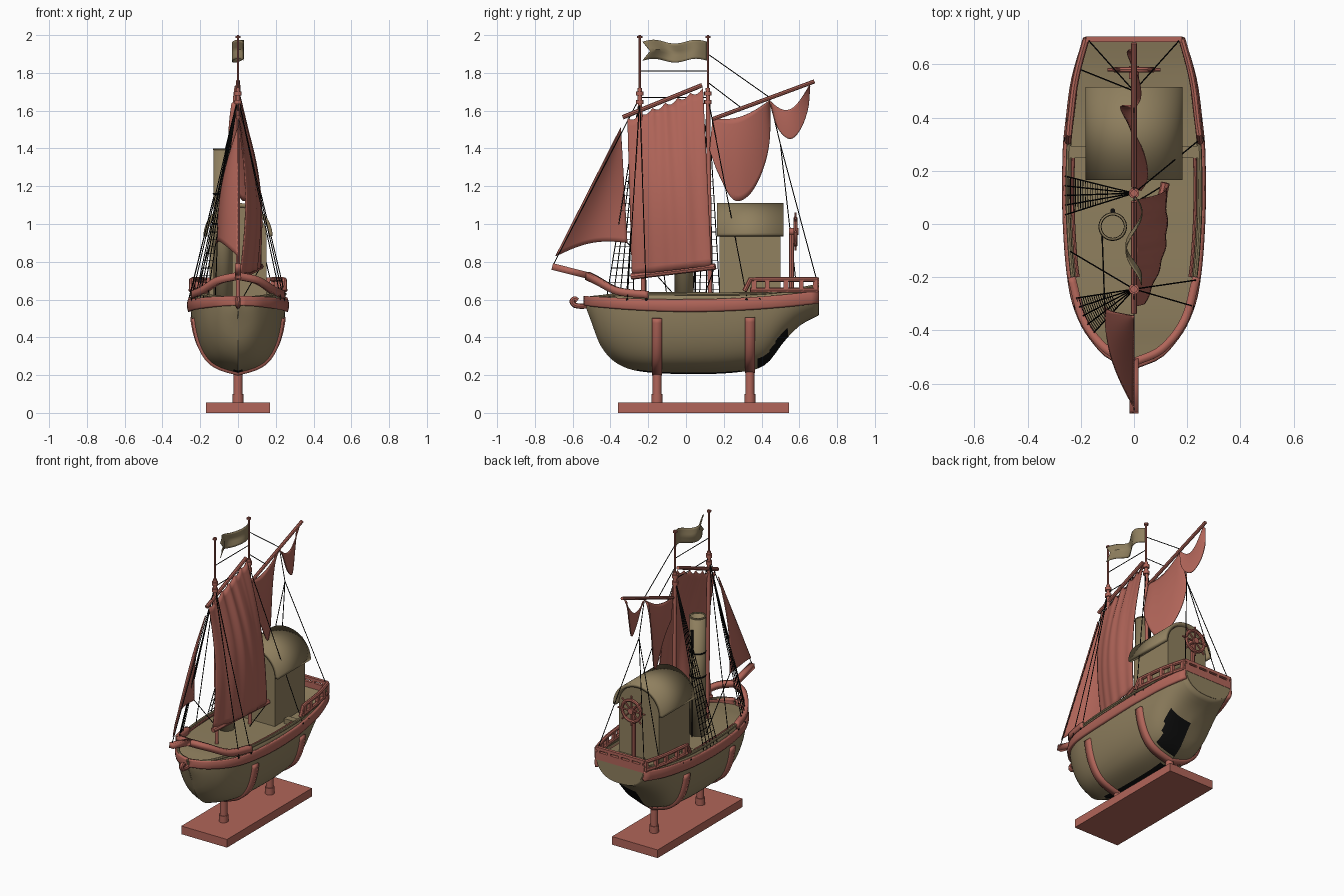
import bpy, bmesh, math
from mathutils import Vector as V

if "Cube" in bpy.data.objects:
    bpy.data.objects.remove(bpy.data.objects["Cube"])
sin, cos, pi = math.sin, math.cos, math.pi

def mat(name, c):
    m = bpy.data.materials.new(name)
    m.diffuse_color = (*c, 1)
    m.use_nodes = True
    m.node_tree.nodes["Principled BSDF"].inputs["Base Color"].default_value = m.diffuse_color
    return m
RED = mat("brick_red", (0.44, 0.13, 0.10))
TAN = mat("olive_tan", (0.275, 0.213, 0.113))
BLACK = mat("rope_black", (0.004, 0.004, 0.004))

def finish(name, bm, *mats, smooth=True, thick=0):
    bmesh.ops.recalc_face_normals(bm, faces=bm.faces)
    me = bpy.data.meshes.new(name)
    bm.to_mesh(me); bm.free()
    for m in mats: me.materials.append(m)
    if smooth:
        me.polygons.foreach_set("use_smooth", [True] * len(me.polygons))
        me.set_sharp_from_angle(angle=math.radians(40))
    ob = bpy.data.objects.new(name, me)
    bpy.context.collection.objects.link(ob)
    if thick:
        s = ob.modifiers.new("thickness", 'SOLIDIFY')
        s.thickness, s.offset = thick, 0
    return ob

def grid(name, f, nu, nv, *mats, thick=0, rule=None):
    bm = bmesh.new()
    g = [[bm.verts.new(f(i / nu, j / nv)) for j in range(nv + 1)] for i in range(nu + 1)]
    for i in range(nu):
        for j in range(nv):
            fc = bm.faces.new((g[i][j], g[i+1][j], g[i+1][j+1], g[i][j+1]))
            if rule: fc.material_index = rule(fc.calc_center_median())
    bmesh.ops.remove_doubles(bm, verts=bm.verts, dist=1e-5)
    return finish(name, bm, *mats, thick=thick)

def tubes(name, paths, r, m, n=8):
    bm = bmesh.new()
    for p in paths:
        p = [V(q) for q in p]
        nrm, rings = None, []
        for i, q in enumerate(p):
            t = (p[min(i+1, len(p)-1)] - p[max(i-1, 0)]).normalized()
            if nrm is None: nrm = t.orthogonal()
            nrm = (nrm - t * nrm.dot(t)).normalized()
            b = t.cross(nrm)
            rings.append([bm.verts.new(q + r * (nrm * cos(2*pi*k/n) + b * sin(2*pi*k/n))) for k in range(n)])
        for a, c in zip(rings, rings[1:]):
            for k in range(n):
                bm.faces.new((a[k], a[(k+1) % n], c[(k+1) % n], c[k]))
        bm.faces.new(rings[0]); bm.faces.new(rings[-1])
    return finish(name, bm, m, smooth=n > 5)

def boxes(name, items, m):
    bm = bmesh.new()
    for c, s in items:
        vs = bmesh.ops.create_cube(bm, size=1)["verts"]
        for v in vs: v.co = V(c) + V(v.co[i] * s[i] for i in range(3))
    return finish(name, bm, m, smooth=False)

def table(rows, x):  # smooth interpolation of rows by first column
    x = min(max(x, rows[0][0]), rows[-1][0])
    i = next(k for k in range(len(rows) - 1) if x <= rows[k+1][0])
    def slope(k, c):
        a, b = rows[max(k-1, 0)], rows[min(k+1, len(rows)-1)]
        return (b[c] - a[c]) / (b[0] - a[0])
    h = rows[i+1][0] - rows[i][0]
    t = (x - rows[i][0]) / h
    return [(2*t**3-3*t*t+1)*rows[i][c] + (t**3-2*t*t+t)*h*slope(i, c) + (3*t*t-2*t**3)*rows[i+1][c]
            + (t**3-t*t)*h*slope(i+1, c) for c in range(1, len(rows[0]))]

def curve(pts, n=24):
    rows = [(i, *p) for i, p in enumerate(pts)]
    return [table(rows, (len(pts)-1) * i / n) for i in range(n + 1)]

# Hull: y, half width, keel height, sheer height
HULL = [(-.53, 0, .57, .61), (-.50, .075, .49, .615), (-.45, .128, .36, .62), (-.37, .182, .27, .63),
        (-.25, .222, .225, .635), (0, .246, .21, .635), (.28, .246, .22, .635), (.42, .232, .26, .64),
        (.52, .22, .385, .65), (.60, .203, .465, .66), (.70, .175, .52, .68)]
def section(y, a):  # round bilge with a hollow beside the keel
    w, k, s = table(HULL, y)
    t = abs(sin(a))
    hollow = 1 - math.exp(-(t / .3)**2) if y < .5 else 1 - math.exp(-(t / .3)**2) * max(0, 1 - (y - .5) * 8)
    x = max(w, 0) * t**(.8 + max(0, -y - .2) * 2) * hollow
    return V((math.copysign(x, a), y, s - (s - k) * max(cos(a), 0)**.8))
def side_x(y, z):
    w, k, s = table(HULL, y)
    return section(y, math.acos(min(1, max(0, (s - z) / (s - k)))**1.25)).x
def patch(c):
    d = c.z - table(HULL, c.y)[1]
    return int((-.25 < c.y < .3 and d < .006) or (.37 < c.y < .55 and d < .055 and c.x > 0))
station = lambda u: -.53 + 1.23 * u**1.3
grid("hull", lambda u, v: section(station(u), (v - .5) * pi), 48, 44, TAN, BLACK, thick=.008, rule=patch)
bm = bmesh.new()
bm.faces.new([bm.verts.new(section(.698, (i / 24 - .5) * pi)) for i in range(25)])
finish("transom", bm, TAN, smooth=False, thick=.01)
def deck(u, v):
    y = station(u)
    w, k, s = table(HULL, y)
    return V(((v*2-1) * max(w, 0) * .985, y, s - .03))
grid("deck", deck, 40, 6, TAN)

# Rails and bow trim
ys = [station(i / 40) for i in range(41)]
wale_z = lambda y: .568 + .045 * (y / .7)**2
for sx, nm in ((1, "right"), (-1, "left")):
    def wale(u, v):
        y = station(u)
        z = wale_z(y) + (v - .5) * .06 * (1 - .4 * max(0, -y))
        return V((sx * (side_x(y, wale_z(y)) + .004 + .006 * sin(pi*v)), y, z))
    grid("wale_" + nm, wale, 40, 6, RED, thick=.026)
    tubes("cap_rail_" + nm, [[(sx * max(table(HULL, y)[0], 0), y, table(HULL, y)[2] - .005) for y in ys]], .009, TAN)
    tubes("inner_rail_" + nm, [[(sx * (table(HULL, y)[0] - .018), y, .628) for y in [-.2 + .05*i for i in range(10)]]], .007, RED)
    arc = curve([(sx*.235, -.2, .625), (sx*.19, -.36, .645), (sx*.105, -.47, .70), (0, -.52, .725)])
    grid("bow_rail_" + nm, lambda u, v: V(arc[round(u*24)]) + V((0, 0, (v-.5)*.04)), 24, 1, RED, thick=.03)
    ry = [.34 + .355 * i / 10 for i in range(11)]
    rx = lambda y: sx * (table(HULL, y)[0] + .004)
    tubes("stern_rail_" + nm, [[(rx(.31), .31, .645)] + [(rx(y), y, .706) for y in ry],
                               [(rx(y), y, .65) for y in ry]], .013, RED)
    boxes("stern_rail_posts_" + nm, [((rx(y), y, .675), (.02, .025, .07)) for y in (.36, .43, .53, .61, .685)], RED)
    boxes("deck_step_" + nm, [((sx*.205, .27, .618), (.07, .045, .04))], TAN)
boxes("transom_rail", [((0, .695, .708), (.36, .02, .02)), ((0, .695, .66), (.36, .02, .05))]
      + [((x, .695, .69), (.02, .02, .04)) for x in (-.16, -.08, 0, .08, .16)], RED)
tubes("bow_scroll", [curve([(0, -.50, .57), (0, -.55, .565), (0, -.588, .57), (0, -.603, .59), (0, -.59, .604), (0, -.575, .594)])], .014, RED)
grid("bowsprit", lambda u, v: V(((v-.5)*.032, -.708 + .198*u, .775 - .05*u)), 1, 1, RED, thick=.035)

# Display stand
boxes("stand_base", [((0, .0925, .0275), (.34, .905, .055))], RED)
for y0, nm in ((-.153, "front"), (.338, "back")):
    tubes("stand_post_" + nm, [[(0, y0, .05), (0, y0, .235)]], .024, RED, 16)
    tubes("stand_collar_" + nm, [[(0, y0, .055), (0, y0, .10)]], .029, RED, 16)
    grid("stand_cradle_" + nm, lambda u, v: V((0, (v-.5)*.052, 0)) + section(y0, (u-.5)*2*1.33), 48, 1, RED, thick=.034)

# Cabin with barrel roof
bm = bmesh.new()
prof = [(.15, .59)] + [(.15 * cos(a*pi/20), .94 + .15 * sin(a*pi/20)) for a in range(21)] + [(-.15, .59)]
f = bm.faces.new([bm.verts.new((x, .178, z)) for x, z in prof])
ex = bmesh.ops.extrude_face_region(bm, geom=[f])["geom"]
for v in ex:
    if isinstance(v, bmesh.types.BMVert): v.co.y = .50
finish("cabin", bm, TAN)
grid("cabin_roof", lambda u, v: V((.172 * cos(u*pi), .165 + .35*v, .935 + .165 * sin(u*pi))), 32, 1, TAN, thick=.022)

# Funnel with bands and whistle pipe
grid("funnel", lambda u, v: V((-.08 + .047*cos(2*pi*u), -.01 + .047*sin(2*pi*u), .59 + .81*v)), 28, 1, TAN, thick=.006)
ring = lambda z: [(-.08 + .048*cos(a*pi/12), -.01 + .048*sin(a*pi/12), z) for a in range(25)]
tubes("funnel_rim", [ring(1.395)], .005, TAN)
tubes("funnel_bands", [ring(1.16), ring(1.0)], .006, BLACK, 6)
tubes("whistle_pipe", [[(-.08, .05, .6), (-.08, .05, 1.17)]], .004, BLACK, 6)
tubes("whistle", [[(-.08, .05, 1.17), (-.08, .05, 1.32)]], .009, BLACK, 10)

# Steering wheel
C = V((0, .58, .96))
tubes("wheel_rim", [[C + V((.07*cos(a*pi/16), 0, .07*sin(a*pi/16))) for a in range(33)]], .011, RED)
tubes("wheel_spokes", [[C, C + V((.1*cos(a*pi/4), 0, .1*sin(a*pi/4)))] for a in range(8)], .006, RED)
tubes("wheel_hub", [[(0, .545, .96), (0, .595, .96)]], .02, RED, 12)
tubes("wheel_post", [[(0, .558, .62), (0, .558, .97)]], .014, RED)

# Masts and spars
for nm, yb, yt in (("fore", -.225, -.245), ("main", .128, .116)):
    tubes(nm + "_mast", [[(0, yb, .58), (0, yt, 1.72)]], .012, RED, 12)
    tubes(nm + "_topmast", [[(0, yt, 1.70), (0, yt, 2.0)]], .006, RED)
    tubes(nm + "_mast_cap", [[(0, yt, 1.985), (0, yt, 1.995)]], .014, RED)
    tubes(nm + "_crosstree", [[(0, yt, z), (0, yt, z + .022)] for z in (1.635, 1.68)], .02, RED, 10)
tubes("fore_gaff", [[(0, -.335, 1.565), (0, .085, 1.735)]], .012, RED)
tubes("fore_boom", [[(.015, -.29, .722), (.118, .155, .775)]], .017, RED)
tubes("main_gaff", [[(0, .14, 1.555), (0, .68, 1.755)]], .011, RED)

# Sails and flag
def foresail(u, v):
    z0, z1 = .73 + .05*u, 1.56 + .16*u - .02*abs(sin(6*pi*u))
    y = (-.285 + .42*u)*(1-v) + (-.31 + .40*u)*v
    x = (1-v)*(.01 + .11*u) + .05*sin(pi*u)*(.5*sin(pi*v) + .6*(1-v)) + .035*sin(pi*v) + .003*sin(9*pi*u)
    return V((x, y, z0 + (z1-z0)*v))
grid("foresail", foresail, 48, 24, RED, thick=.006)
def jib(u, v):
    foot = V((-.11*u - .03*sin(pi*u), -.69 + .38*u, .83 + .07*u + .035*sin(pi*u)))
    p = foot.lerp(V((0, -.345, 1.51)), v)
    return p - V((.03*sin(pi*v)*u, 0, 0))
grid("jib", jib, 20, 24, RED, thick=.006)
def lobe(name, top, pts, amp, sag):
    bot = curve([(0, *p) for p in pts], 36)
    def f(u, v):
        a = V((0, *top[0])).lerp(V((0, *top[1])), u) - V((0, 0, sag * sin(pi*u)))
        p = a.lerp(V(bot[round(u*36)]), v)
        p.x = amp * v * sin(1.6*pi*(u + .1))
        return p
    grid(name, f, 36, 14, RED, thick=.006)
lobe("furled_mainsail", [(.14, 1.555), (.445, 1.655)],
     [(.125, 1.39), (.17, 1.27), (.25, 1.13), (.33, 1.15), (.40, 1.27), (.44, 1.43), (.445, 1.64)], .05, .035)
lobe("furled_mainsail_peak", [(.445, 1.65), (.655, 1.735)],
     [(.445, 1.64), (.485, 1.51), (.55, 1.45), (.605, 1.50), (.645, 1.61), (.655, 1.73)], .025, .085)
def flag(u, v):
    notch = .04 * (1 - abs(2*v - 1)) * u
    return V((.03*sin(2.4*pi*u), .11 - .34*u + notch, 1.865 + .1*v + .01*sin(3*pi*u)))
grid("flag", flag, 30, 8, TAN, thick=.004)

# Rigging: shrouds with ratlines on the left, single ropes elsewhere
F, M = V((0, -.245, 1.67)), V((0, .116, 1.67))
ropes, rungs = [], []
for top, y0, y1 in ((F, -.42, -.28), (M, .035, .18)):
    feet = [V((-side_x(y, .6) - .01, y, .61)) for y in [y0 + (y1-y0)*i/4 for i in range(5)]]
    ropes += [(p, top) for p in feet]
    rungs += [[p.lerp(top, .04 + .036*i) for p in feet] for i in range(17)]
ropes += [(F, (.225, -.31, .61)), (F, (.24, -.21, .61)), (F, (-.245, -.1, .61)), (M, (.25, .32, .62)),
          (F, (0, -.215, .6)), (F, (0, -.70, .79)), (F, M), ((0, -.245, 1.81), (0, .116, 1.81)),
          ((0, .116, 1.90), (0, .45, 1.665)), ((0, .116, 1.75), (0, .3, 1.61)), ((0, .445, 1.65), (0, .50, 1.42)),
          ((0, .50, 1.42), (.17, .69, .71)), ((0, .50, 1.42), (-.17, .69, .71)), ((0, .50, 1.42), (-.2, .58, .71)),
          ((-.11, -.31, .9), (-.12, -.04, .6)), ((.118, .15, .77), (.02, .09, .6))]
tubes("ropes", ropes, .0027, BLACK, 5)
tubes("ratlines", rungs, .002, BLACK, 4)
tubes("deadeyes", [[(s*side_x(y, .6), y, .6), (s*(side_x(y, .6) + .02), y, .6)]
                   for s in (-1, 1) for y in (-.31, -.21, .32, .39)], .008, BLACK, 8)
